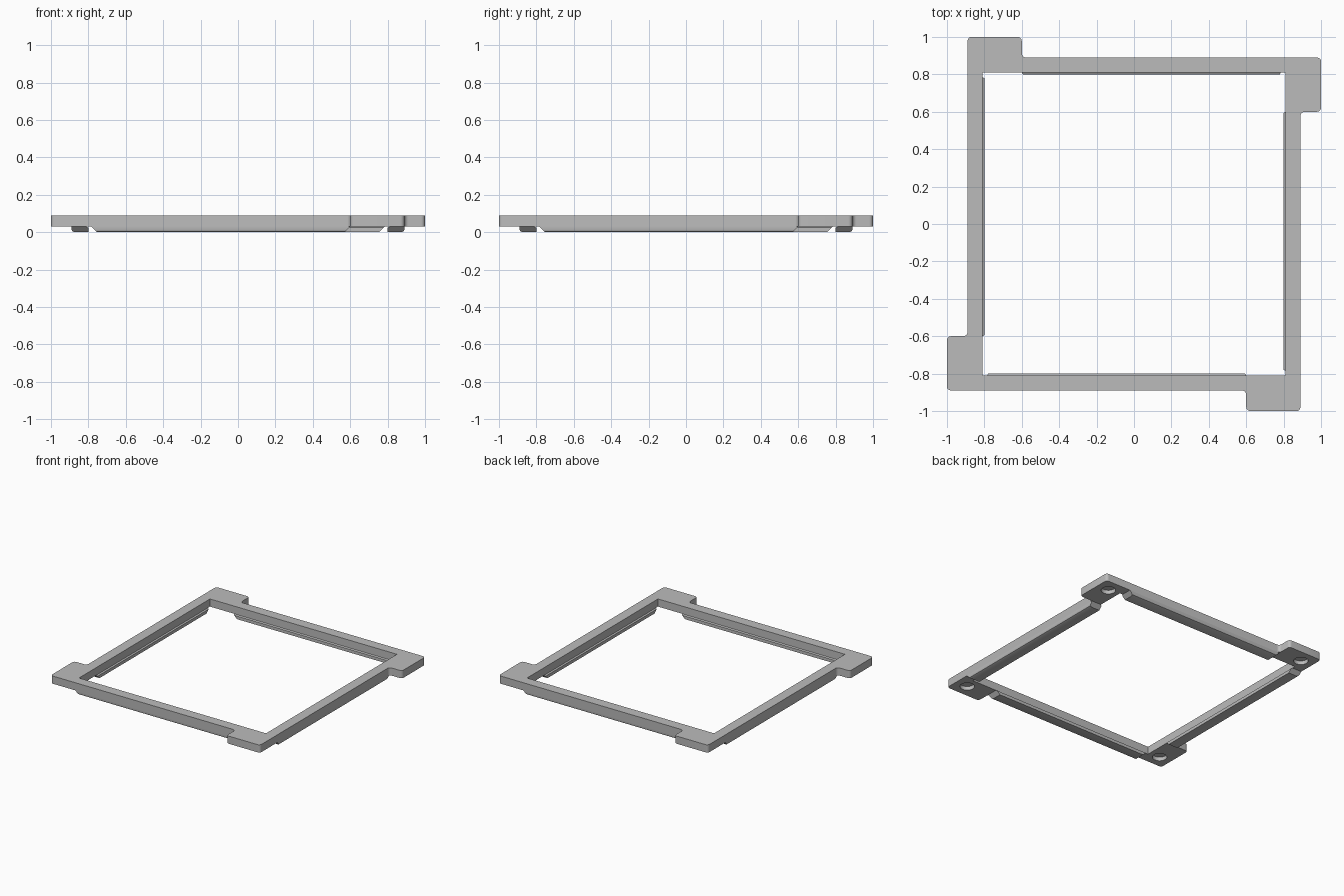
import bpy, bmesh, math
from mathutils import Vector, Matrix

old = bpy.data.objects.get("Cube")
if old:
    bpy.data.objects.remove(old, do_unlink=True)

grey = bpy.data.materials.new("plain grey")
grey.use_nodes = True
grey.diffuse_color = (0.5, 0.5, 0.5, 1)
grey.node_tree.nodes["Principled BSDF"].inputs["Base Color"].default_value = (0.5, 0.5, 0.5, 1)

OUTER, INNER, REACH, TAB = 0.89, 0.81, 1.0, 0.6
LOW, MID, HIGH = 0.03, 0.06, 0.09
QUARTERS = [Matrix.Rotation(math.radians(90 * i), 3, 'Z') for i in range(4)]


def finish(bm, name):
    bmesh.ops.recalc_face_normals(bm, faces=bm.faces[:])
    mesh = bpy.data.meshes.new(name)
    bm.to_mesh(mesh)
    bm.free()
    mesh.materials.append(grey)
    obj = bpy.data.objects.new(name, mesh)
    bpy.context.collection.objects.link(obj)
    bpy.ops.object.select_all(action='DESELECT')
    obj.select_set(True)
    bpy.context.view_layer.objects.active = obj
    bpy.ops.object.shade_smooth_by_angle(angle=math.radians(30))
    return obj


def rounded(points, radius=0.022, steps=5):
    """Round every right-angled corner of a closed outline."""
    out = []
    for i, p in enumerate(points):
        a = (points[i - 1] - p).normalized() * radius
        b = (points[(i + 1) % len(points)] - p).normalized() * radius
        for k in range(steps + 1):
            t = math.pi / 2 * k / steps
            out.append(p + a * (1 - math.sin(t)) + b * (1 - math.cos(t)))
    return out


def ring(bm, points, z):
    """Closed loop of vertices and edges at one height."""
    verts = [bm.verts.new((p.x, p.y, z)) for p in points]
    edges = [bm.edges.new((v, verts[i - 1])) for i, v in enumerate(verts)]
    return verts, edges


def wall(bm, a, b):
    for i in range(len(a)):
        bm.faces.new((a[i - 1], a[i], b[i], b[i - 1]))


# Frame plate: pinwheel outline with a corner tab on every side
corners = [Vector((TAB, -OUTER, 0)), Vector((TAB, -REACH, 0)),
           Vector((OUTER, -REACH, 0))]
outline = rounded([q @ c for q in QUARTERS for c in corners])
opening = [q @ Vector((INNER, -INNER, 0)) for q in QUARTERS]
circle = [Vector((0.79 + 0.052 * math.cos(t), -0.9 + 0.052 * math.sin(t), 0))
          for t in (math.tau * i / 32 for i in range(32))]

bm = bmesh.new()
out_low, e1 = ring(bm, outline, LOW)
in_low, e2 = ring(bm, opening, LOW)
holes = [ring(bm, [q @ p for p in circle], LOW) for q in QUARTERS]
out_high, e3 = ring(bm, outline, HIGH)
in_high, e4 = ring(bm, opening, HIGH)
low_edges = e1 + e2 + [e for h in holes for e in h[1]]
bmesh.ops.triangle_fill(bm, edges=low_edges, use_beauty=True, normal=(0, 0, -1))
bmesh.ops.triangle_fill(bm, edges=e3 + e4, use_beauty=True, normal=(0, 0, 1))
wall(bm, out_low, out_high)
wall(bm, in_low, in_high)
# Blind round sockets under the tabs
for q, (rim, _) in zip(QUARTERS, holes):
    floor, _ = ring(bm, [q @ p for p in circle], MID)
    wall(bm, rim, floor)
    bm.faces.new(floor)
finish(bm, "frame_plate")

# Lower rails: one chamfered profile with sloping ends, repeated on each side
profile = [(INNER, LOW), (0.8, 0.024), (0.8, 0), (0.874, 0),
           (0.885, 0.005), (OUTER, 0.014), (OUTER, LOW)]
for q, side in zip(QUARTERS, ("front", "left", "back", "right")):
    bm = bmesh.new()
    start, end = [], []
    for d, z in profile:
        slope = LOW - z
        start.append(bm.verts.new(q @ Vector((-0.785 + slope, -d, z))))
        end.append(bm.verts.new(q @ Vector((TAB - slope, -d, z))))
    wall(bm, start, end)
    bm.faces.new(start)
    bm.faces.new(end)
    finish(bm, side + "_lower_rail")
